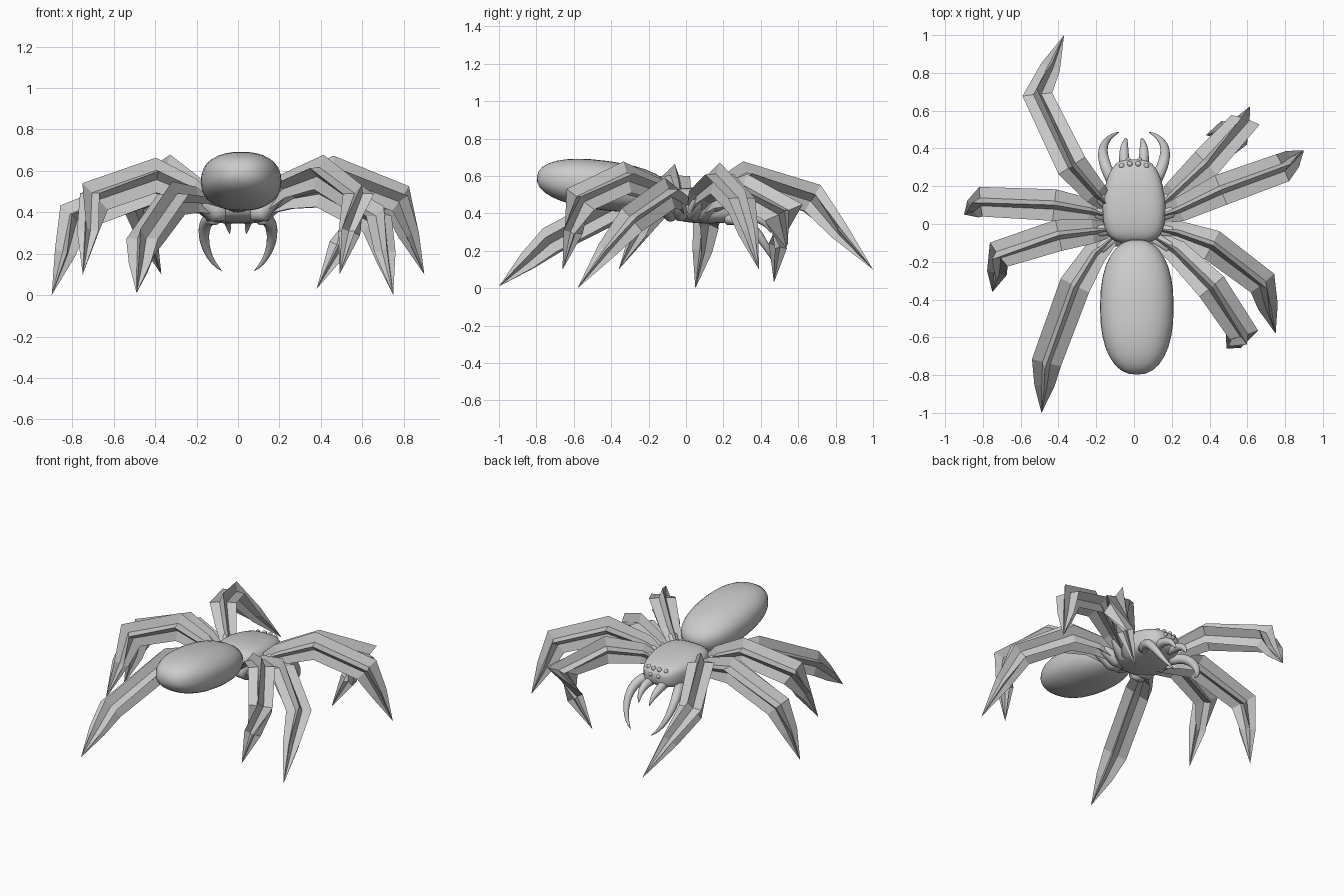
import bpy, bmesh, math
from mathutils import Vector, Matrix

if "Cube" in bpy.data.objects:
    bpy.data.objects.remove(bpy.data.objects["Cube"])


def finish(name, bm, smooth):
    bmesh.ops.recalc_face_normals(bm, faces=bm.faces)
    me = bpy.data.meshes.new(name)
    bm.to_mesh(me)
    bm.free()
    for p in me.polygons:
        p.use_smooth = smooth
    ob = bpy.data.objects.new(name, me)
    bpy.context.collection.objects.link(ob)
    return ob


def blob(name, loc, size, e=1.0, tilt=0.0, taper=0.0, seg=32):
    """Rounded-box ellipsoid, long axis y, narrowed towards +y by taper."""
    bm = bmesh.new()
    bmesh.ops.create_uvsphere(bm, u_segments=seg, v_segments=seg // 2, radius=1,
                              matrix=Matrix.Rotation(math.pi / 2, 4, 'X'))
    for v in bm.verts:
        r = math.hypot(v.co.x, v.co.z)
        y = v.co.y
        if r > 1e-5:
            c, s = v.co.x / r, v.co.z / r
            k = r ** e
            c = math.copysign(abs(c) ** e, c)
            s = math.copysign(abs(s) ** e, s)
        else:
            c = s = k = 0
        y = math.copysign(abs(y) ** e, y)
        w = k * (1 - taper * max(0, y))
        v.co = Vector((c * w * size[0], y * size[1], s * w * size[2]))
    bm.transform(Matrix.Translation(loc) @ Matrix.Rotation(tilt, 4, 'X'))
    return finish(name, bm, True)


def sweep(name, pts, radii, points=0, smooth=False, inner=0.43):
    """Tapered limb ending in a tip; star section if points > 0, else round."""
    pts = [Vector(p) for p in pts]
    n = points * 2 if points else 14
    bm = bmesh.new()
    rings = []
    for i, p in enumerate(pts[:-1]):
        d_out = (pts[i + 1] - p).normalized()
        d_in = (p - pts[i - 1]).normalized() if i else d_out
        t = (d_in + d_out).normalized()
        side = t.cross(Vector((0, 0, 1))).normalized()
        up = side.cross(t)
        stretch = 1 / max(0.6, t.dot(d_out))
        ring = []
        for k in range(n):
            a = math.pi / 2 + math.tau * k / n
            r = radii[i] * (inner if points and k % 2 else 1)
            ring.append(bm.verts.new(p + side * math.cos(a) * r
                                     + up * math.sin(a) * r * stretch))
        rings.append(ring)
    for a, b in zip(rings, rings[1:]):
        for k in range(n):
            bm.faces.new((a[k], a[(k + 1) % n], b[(k + 1) % n], b[k]))
    tip = bm.verts.new(pts[-1])
    for k in range(n):
        bm.faces.new((rings[-1][k], rings[-1][(k + 1) % n], tip))
    bm.faces.new(rings[0])
    return finish(name, bm, smooth)


def curve_points(ctrl, count=14):
    """Sample a cubic Bezier."""
    a, b, c, d = (Vector(p) for p in ctrl)
    out = []
    for i in range(count + 1):
        t = i / count
        s = 1 - t
        out.append(a * s**3 + b * 3 * s * s * t + c * 3 * s * t * t + d * t**3)
    return out


# Body: abdomen, waist, head section
blob("abdomen", (0.015, -0.44, 0.55), (0.195, 0.36, 0.132), 0.87, -0.13)
blob("waist", (0, -0.1, 0.45), (0.07, 0.09, 0.05))
blob("head_section", (0, 0.12, 0.44), (0.168, 0.222, 0.095), 0.6, -0.05, 0.22)

# Walking legs: hip, upper thigh, thigh top, knee, tip
legs = {
    "left_leg_1": [(-0.13, 0.09, 0.42), (-0.21, 0.17, 0.51), (-0.33, 0.31, 0.585), (-0.51, 0.67, 0.475), (-0.37, 1.0, 0.10)],
    "left_leg_2": [(-0.13, 0.04, 0.42), (-0.24, 0.07, 0.465), (-0.42, 0.10, 0.51), (-0.79, 0.12, 0.37), (-0.90, 0.05, 0.0)],
    "left_leg_3": [(-0.13, -0.03, 0.42), (-0.23, -0.04, 0.50), (-0.40, -0.06, 0.57), (-0.70, -0.15, 0.47), (-0.75, -0.36, 0.10)],
    "left_leg_4": [(-0.12, -0.08, 0.42), (-0.21, -0.16, 0.455), (-0.31, -0.32, 0.46), (-0.46, -0.72, 0.25), (-0.49, -1.0, 0.01)],
    "right_leg_1": [(0.13, 0.09, 0.42), (0.22, 0.17, 0.48), (0.38, 0.32, 0.52), (0.58, 0.52, 0.40), (0.38, 0.47, 0.03)],
    "right_leg_2": [(0.13, 0.04, 0.42), (0.25, 0.08, 0.50), (0.46, 0.18, 0.58), (0.77, 0.29, 0.46), (0.90, 0.39, 0.10)],
    "right_leg_3": [(0.13, -0.03, 0.42), (0.24, -0.05, 0.47), (0.41, -0.11, 0.50), (0.67, -0.30, 0.36), (0.75, -0.58, 0.0)],
    "right_leg_4": [(0.12, -0.08, 0.42), (0.23, -0.15, 0.52), (0.41, -0.33, 0.585), (0.575, -0.565, 0.47), (0.49, -0.66, 0.10)],
}
for name, path in legs.items():
    shin = Vector(path[3]).lerp(Vector(path[4]), 0.45)
    sweep(name, path[:4] + [shin, path[4]], [0.04, 0.068, 0.088, 0.083, 0.056], points=5)
    # Smooth hip joint reaching into the body
    hip, near = Vector(path[0]), Vector(path[1])
    inner_end = Vector((hip.x * 0.5, hip.y, 0.40))
    sweep(name + "_hip", [inner_end, hip - Vector((0, 0, 0.02)), near.lerp(hip, 0.3), near],
          [0.04, 0.042, 0.034], smooth=True)

# Front pincers, small fangs and eyes, mirrored
for s, side in ((-1, "left"), (1, "right")):
    path = curve_points([(s * 0.11, 0.22, 0.37), (s * 0.185, 0.36, 0.39),
                         (s * 0.19, 0.44, 0.20), (s * 0.076, 0.488, 0.115)])
    sweep(side + "_pincer", path,
          [0.029 * (1 - (i / 14) ** 2) + 0.003 for i in range(14)], smooth=True)
    path = curve_points([(s * 0.045, 0.28, 0.39), (s * 0.06, 0.38, 0.39),
                         (s * 0.05, 0.43, 0.36), (s * 0.04, 0.455, 0.295)])
    sweep(side + "_fang", path,
          [0.026 * (1 - (i / 14) ** 2) + 0.003 for i in range(14)], smooth=True)
    for i, (x, y, z, r) in enumerate([(0.022, 0.318, 0.485, 0.015), (0.065, 0.308, 0.483, 0.015),
                                      (0.095, 0.285, 0.475, 0.014), (0.03, 0.34, 0.45, 0.013)]):
        blob(f"{side}_eye_{i + 1}", (s * x, y, z), (r, r, r), seg=12)
